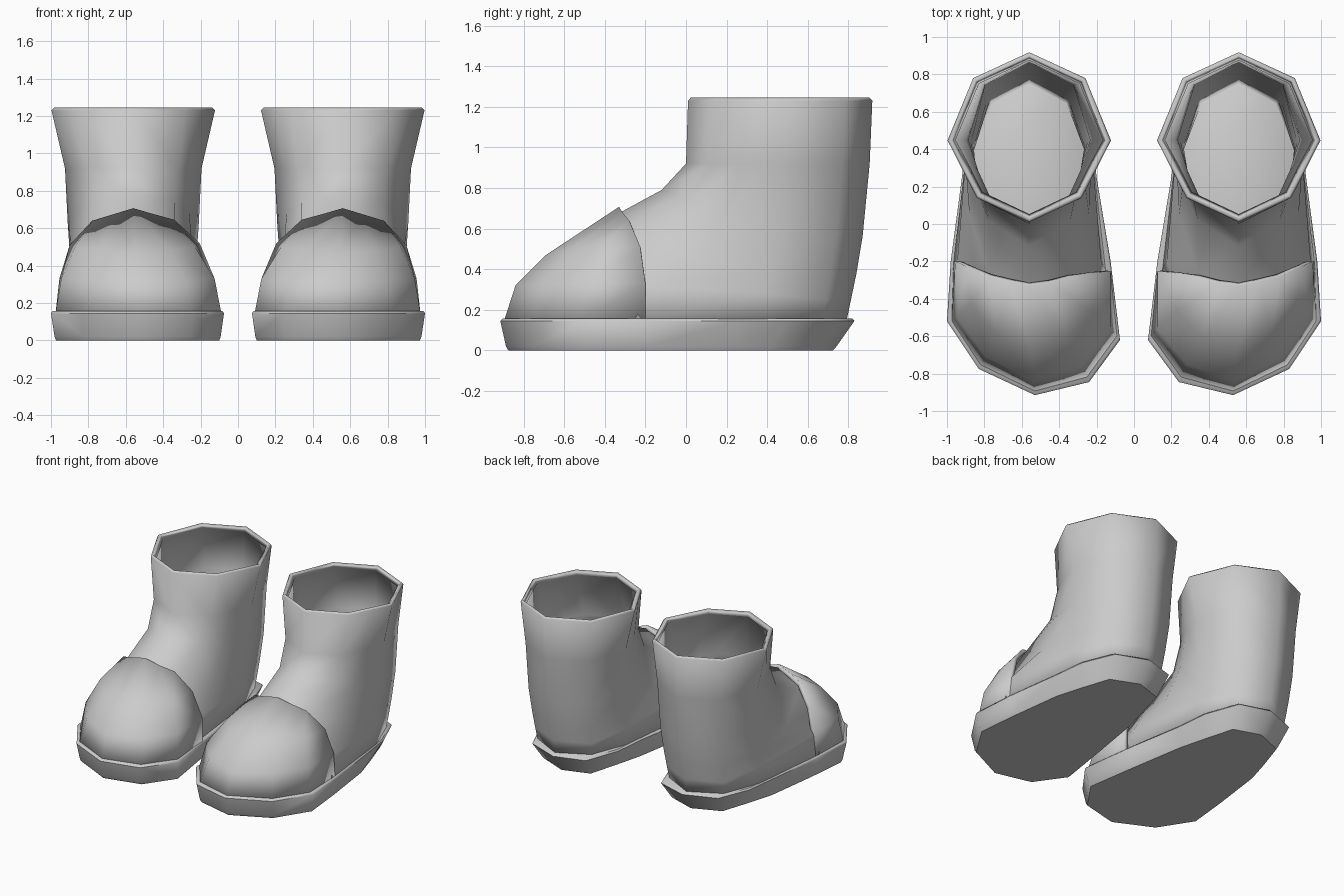
import bpy, bmesh, math

if "Cube" in bpy.data.objects:
    bpy.data.objects.remove(bpy.data.objects["Cube"])

grey = bpy.data.materials.new("light grey")
grey.diffuse_color = (0.6, 0.6, 0.6, 1)
grey.use_nodes = True
grey.node_tree.nodes["Principled BSDF"].inputs["Base Color"].default_value = grey.diffuse_color
CX = 0.56  # centre line of one boot


def make(name, rows, closed=True, cap_ends=False, thick=0, angle=60):
    """Loft rows of points into one part, mirrored to make the pair."""
    bm = bmesh.new()
    grid = [[bm.verts.new(p) for p in row] for row in rows]
    n = len(rows[0])
    for a, b in zip(grid, grid[1:]):
        for i in range(n if closed else n - 1):
            j = (i + 1) % n
            bm.faces.new((a[i], a[j], b[j], b[i]))
    if cap_ends:
        bm.faces.new(grid[0][::-1])
        bm.faces.new(grid[-1])
    bmesh.ops.remove_doubles(bm, verts=bm.verts, dist=0.0005)
    if cap_ends:
        bmesh.ops.recalc_face_normals(bm, faces=bm.faces)
    me = bpy.data.meshes.new(name)
    bm.to_mesh(me)
    bm.free()
    me.materials.append(grey)
    ob = bpy.data.objects.new(name, me)
    bpy.context.collection.objects.link(ob)
    bpy.ops.object.select_all(action='DESELECT')
    ob.select_set(True)
    bpy.context.view_layer.objects.active = ob
    bpy.ops.object.shade_smooth_by_angle(angle=math.radians(angle))
    if thick:
        s = ob.modifiers.new("thickness", 'SOLIDIFY')
        s.thickness, s.offset = thick, -1
    m = ob.modifiers.new("pair", 'MIRROR')
    m.use_mirror_merge = False
    return ob


# Sole: one outline, tapered towards the ground and most at the heel
outline = [(.53, -.915), (.83, -.775), (1.0, -.52), (.98, -.2), (.92, .25),
           (.89, .5), (.79, .74), (.55, .83), (.32, .76), (.225, .5),
           (.2, .25), (.125, -.2), (.075, -.62), (.24, -.845)]


def sole_row(z, front, heel):
    row = []
    for x, y in outline:
        t = front if y < 0.4 else heel
        k = 1 - t / math.hypot(x - .545, y + .04)
        row.append((.545 + (x - .545) * k, -.04 + (y + .04) * k, z))
    return row


make("sole", [sole_row(0, .04, .105), sole_row(.02, .028, .088),
              sole_row(.145, 0, 0), sole_row(.157, .012, .012)],
     cap_ends=True, angle=50)


# Upper: half rings from front to back, as (half width, y, z)
def ring(half):
    right = [(CX + x, y, z) for x, y, z in half]
    left = [(CX - x, y, z) for x, y, z in half[-2:0:-1]]
    return right + left


def level(z, pts):
    return [(x, y, z) for x, y in pts]


collar = [(0, .01), (.28, .14), (.357, .29), (.437, .447), (.3, .78), (0, .918)]
halves = [
    level(.14, [(0, -.84), (.26, -.74), (.41, -.25), (.335, .4), (.23, .67), (0, .79)]),
    [(0, -.66, .43), (.26, -.52, .40), (.385, -.2, .32), (.335, .4, .28), (.24, .69, .25), (0, .815, .26)],
    [(0, -.36, .66), (.22, -.25, .60), (.32, .05, .45), (.335, .42, .4), (.25, .71, .37), (0, .84, .38)],
    [(0, -.12, .79), (.22, .02, .74), (.30, .2, .68), (.35, .44, .62), (.26, .74, .56), (0, .87, .56)],
    level(.92, [(0, 0), (.24, .12), (.31, .27), (.365, .45), (.265, .77), (0, .905)]),
    level(1.23, collar),
    level(1.245, [(x * .97, .46 + (y - .46) * .97) for x, y in collar]),
]
make("boot_upper", [ring(h) for h in halves], thick=.04)

# Toe cap: shell over the front of the foot, from side edge to side edge
cap = [
    [(.125, -.25, .15), (.09, -.6, .15), (.25, -.82, .15), (.53, -.895, .15),
     (.82, -.755, .15), (.975, -.52, .15), (.965, -.2, .15)],
    [(.125, -.25, .33), (.125, -.56, .33), (.28, -.75, .325), (.54, -.84, .32),
     (.79, -.71, .325), (.945, -.5, .33), (.955, -.2, .33)],
    [(.205, -.26, .52), (.23, -.46, .50), (.36, -.62, .48), (.55, -.69, .47),
     (.735, -.59, .48), (.87, -.43, .50), (.9, -.225, .51)],
    [(.34, -.285, .645), (.34, -.285, .645), (.45, -.315, .675), (.56, -.33, .707),
     (.665, -.31, .675), (.78, -.28, .64), (.78, -.28, .64)],
]
make("toe_cap", cap, closed=False, thick=.03)
